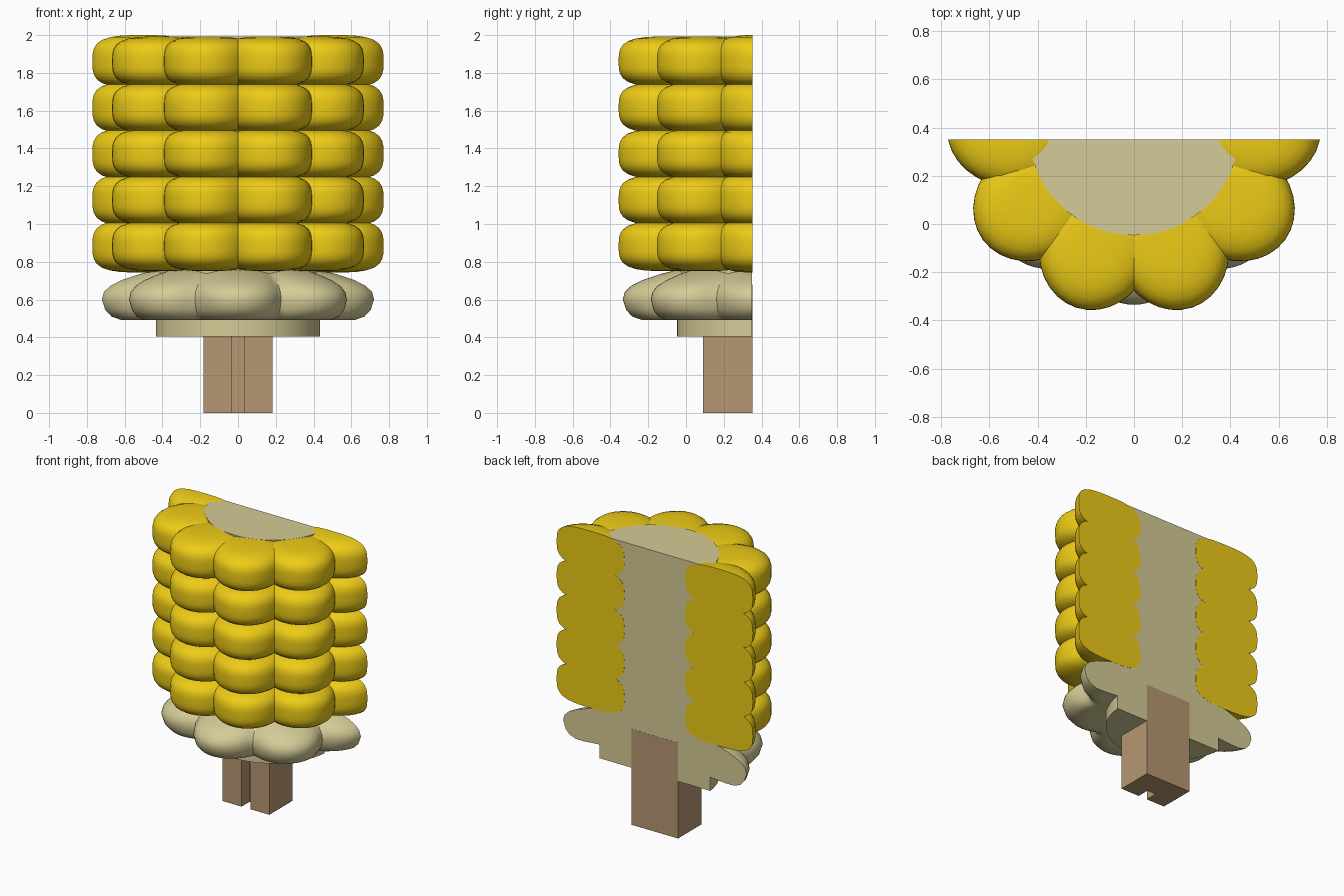
import bpy, bmesh, math
from mathutils import Vector

if "Cube" in bpy.data.objects:
    bpy.data.objects.remove(bpy.data.objects["Cube"])

CY = 0.39      # cob axis
CUT = 0.35     # flat back plane


def material(name, col):
    m = bpy.data.materials.new(name)
    m.diffuse_color = (*col, 1)
    m.use_nodes = True
    m.node_tree.nodes["Principled BSDF"].inputs["Base Color"].default_value = m.diffuse_color
    return m


KERNEL = material("kernel_yellow", (0.85, 0.60, 0.008))
COB = material("cob_beige", (0.66, 0.60, 0.31))
WOOD = material("stick_wood", (0.47, 0.31, 0.17))


def slice_back(bm, y):
    """Cut away everything behind y and close the hole."""
    geom = bm.verts[:] + bm.edges[:] + bm.faces[:]
    bmesh.ops.bisect_plane(bm, geom=geom, dist=1e-5, plane_co=(0, y, 0),
                           plane_no=(0, 1, 0), clear_outer=True)
    rim = [e for e in bm.edges if e.is_boundary]
    if rim:
        bmesh.ops.edgeloop_fill(bm, edges=rim)


def finish(name, bm, mat, smooth=True):
    bmesh.ops.recalc_face_normals(bm, faces=bm.faces)
    me = bpy.data.meshes.new(name)
    bm.to_mesh(me)
    bm.free()
    me.materials.append(mat)
    ob = bpy.data.objects.new(name, me)
    bpy.context.collection.objects.link(ob)
    if smooth:
        bpy.ops.object.select_all(action='DESELECT')
        ob.select_set(True)
        bpy.context.view_layer.objects.active = ob
        bpy.ops.object.shade_smooth_by_angle(angle=math.radians(40))
    return ob


def kernel(name, angle, z, half_h):
    """Plump kernel pointing outward from the cob axis."""
    bm = bmesh.new()
    bmesh.ops.create_uvsphere(bm, u_segments=32, v_segments=20, radius=1)
    c, s, n = math.cos(angle), math.sin(angle), 3.4
    for v in bm.verts:
        h = math.hypot(v.co.x, v.co.y)
        p = v.co / (h ** n + abs(v.co.z) ** n) ** (1 / n)
        r, t = 0.505 + 0.27 * p.x, 0.235 * p.y
        v.co = Vector((r * c - t * s, CY + r * s + t * c, z + half_h * p.z))
    slice_back(bm, CUT + 0.001)
    finish(name, bm, KERNEL)


# Kernels: five rows, six columns (the end columns are cut in half)
for row in range(5):
    for col in range(6):
        half_h = 0.14 if col in (0, 5) else 0.132
        kernel(f"kernel_{row}_{col}", math.radians(-36 * col),
               0.883 + 0.2443 * row, half_h)

# Cob core
bm = bmesh.new()
bmesh.ops.create_cone(bm, cap_ends=True, segments=64, radius1=0.437,
                      radius2=0.437, depth=1.587)
bmesh.ops.translate(bm, verts=bm.verts, vec=(0, CY, 0.405 + 1.587 / 2))
slice_back(bm, CUT)
finish("cob_core", bm, COB)

# Lobed husk: profile of (radius fraction, z) spun with eight lobes
profile = [(0.30, 0.51), (0.60, 0.505), (0.78, 0.492), (0.86, 0.492),
           (0.93, 0.51), (0.975, 0.545), (1.0, 0.60), (0.985, 0.64),
           (0.94, 0.672), (0.86, 0.702), (0.74, 0.735), (0.60, 0.765),
           (0.45, 0.775), (0.30, 0.775)]
bm = bmesh.new()
N = 160
rings = []
for i in range(N):
    a = 2 * math.pi * i / N
    lobe = math.sqrt(math.cos(4 * a) ** 2 + 0.01) / math.sqrt(1.01)
    r = 0.565 + 0.16 * lobe ** 0.7
    ring = []
    for f, z in profile:
        k = 0.6 + (r - 0.6) * min(1, max(0, (f - 0.3) / 0.5))
        ring.append(bm.verts.new((f * k * math.cos(a), CY + f * k * math.sin(a), z)))
    rings.append(ring)
for i in range(N):
    a, b = rings[i], rings[(i + 1) % N]
    for j in range(len(profile) - 1):
        bm.faces.new((a[j], b[j], b[j + 1], a[j + 1]))
bm.faces.new([r[0] for r in rings])
bm.faces.new([r[-1] for r in rings])
slice_back(bm, CUT)
finish("husk", bm, COB)

# Grooved stick
half = [(0.035, 0.18), (0.035, 0.09), (0.183, 0.09), (0.183, CUT + 0.001)]
outline = half + [(-x, y) for x, y in reversed(half)]
bm = bmesh.new()
f = bm.faces.new([bm.verts.new((x, y, 0)) for x, y in outline])
ext = bmesh.ops.extrude_face_region(bm, geom=[f], use_keep_orig=True)
bmesh.ops.translate(bm, vec=(0, 0, 0.68),
                    verts=[g for g in ext["geom"] if isinstance(g, bmesh.types.BMVert)])
finish("stick", bm, WOOD, smooth=False)
